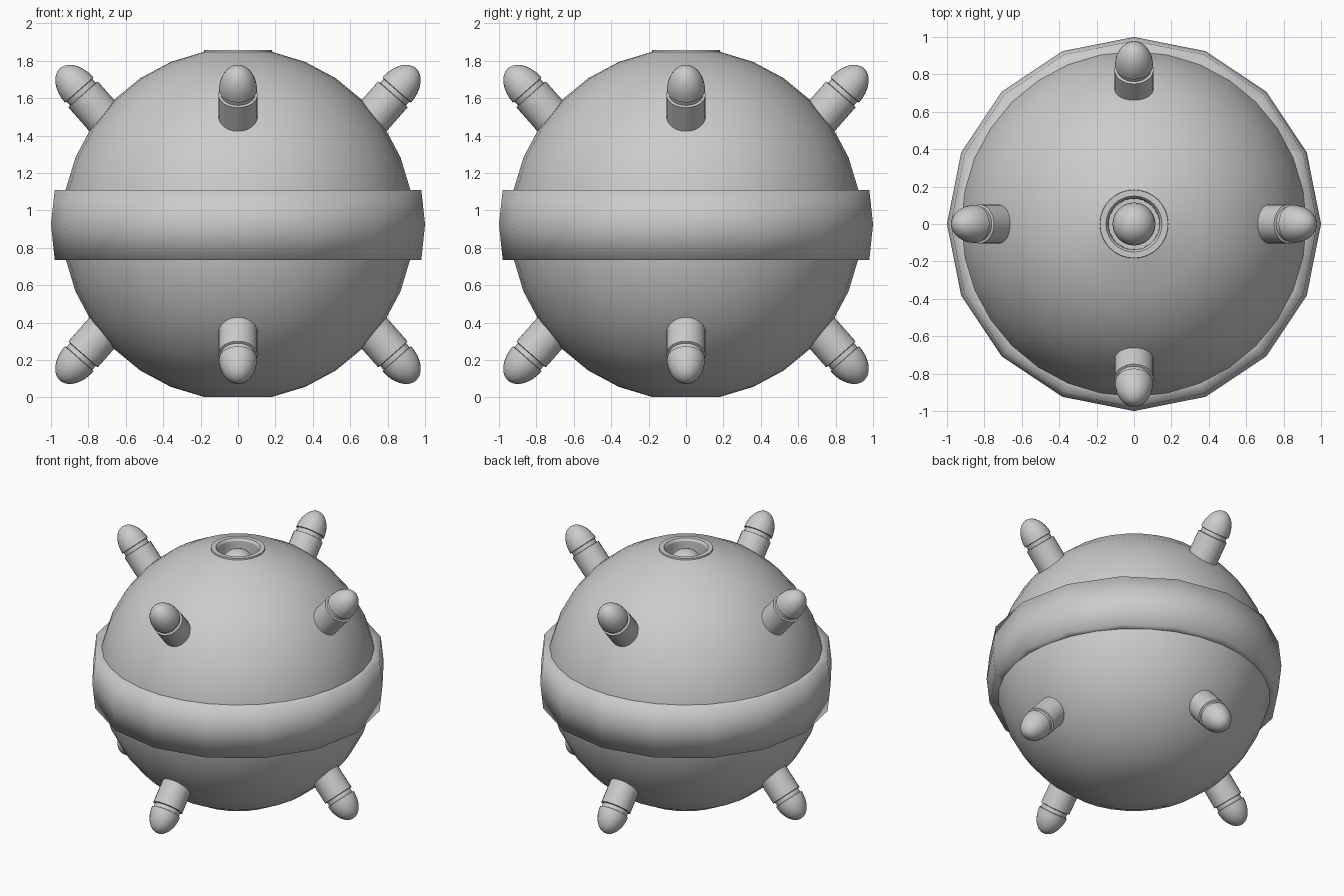
import bpy, bmesh, math
from mathutils import Matrix, Vector

cube = bpy.data.objects.get("Cube")
if cube:
    bpy.data.objects.remove(cube, do_unlink=True)

grey = bpy.data.materials.new("plain_grey")
grey.use_nodes = True
GREY = (0.6, 0.6, 0.6, 1.0)
grey.diffuse_color = GREY
grey.node_tree.nodes["Principled BSDF"].inputs["Base Color"].default_value = GREY

MID = 0.925      # height of the body's centre
RADIUS = 0.94


def arc(radius, height, start, end, steps, base=0.0):
    """Profile points on an ellipse; angles are measured from straight up."""
    angles = [math.radians(start + (end - start) * i / steps) for i in range(steps + 1)]
    return [(radius * math.sin(a), base + height * math.cos(a)) for a in angles]


def lathe(name, profile, segments, matrix=Matrix(), closed=False, angle=35):
    """Turn an (r, z) profile around the z axis."""
    bm = bmesh.new()
    rings = []
    for r, z in profile:
        if r < 1e-5:
            rings.append([bm.verts.new((0, 0, z))] * segments)
        else:
            turn = [math.tau * i / segments for i in range(segments)]
            rings.append([bm.verts.new((r * math.cos(a), r * math.sin(a), z)) for a in turn])
    pairs = list(zip(rings, rings[1:]))
    if closed:
        pairs.append((rings[-1], rings[0]))
    for a, b in pairs:
        for i in range(segments):
            j = (i + 1) % segments
            corners = list(dict.fromkeys((a[i], a[j], b[j], b[i])))
            bm.faces.new(corners)
    bmesh.ops.recalc_face_normals(bm, faces=bm.faces)
    mesh = bpy.data.meshes.new(name)
    bm.to_mesh(mesh)
    bm.free()
    mesh.materials.append(grey)
    obj = bpy.data.objects.new(name, mesh)
    obj.matrix_world = matrix
    bpy.context.collection.objects.link(obj)
    bpy.ops.object.select_all(action='DESELECT')
    obj.select_set(True)
    bpy.context.view_layer.objects.active = obj
    bpy.ops.object.shade_smooth_by_angle(angle=math.radians(angle))
    return obj


# Body: sphere with a flat bottom, a raised lip on top and a socket inside it
RING = 180 / 16
flat_z = RADIUS * math.cos(math.radians(RING))
shell = arc(RADIUS, RADIUS, 180 - RING, RING, 14, MID)
lip = [(0.182, 1.858), (0.15, 1.858), (0.138, 1.84), (0.135, 1.68), (0, 1.68)]
lathe("body", [(0, MID - flat_z)] + shell + lip, 32, angle=30)

# Ball sitting in the socket
lathe("socket_ball", arc(0.115, 0.115, 0, 180, 12, 1.725), 24)

# Band around the middle, slightly bulged
band = [(0.86, 0.735), (0.98, 0.735), (1.0, MID), (0.98, 1.11), (0.86, 1.11)]
lathe("middle_band", band, 16, closed=True, angle=100)

# Studs: post, thin neck and domed cap
post = [(0, -0.14), (0.105, -0.14), (0.105, 0.155), (0.092, 0.158), (0.092, 0.185)]
stud = post + arc(0.102, 0.155, 90, 0, 8, 0.188)
sides = {"left": 0, "back": 90, "right": 180, "front": 270}
for level, sign in (("upper", 1), ("lower", -1)):
    tilt = math.radians(41.4 if sign > 0 else 180 - 41.4)
    for side, azimuth in sides.items():
        place = (Matrix.Translation(Vector((0, 0, MID)))
                 @ Matrix.Rotation(math.radians(azimuth), 4, 'Z')
                 @ Matrix.Translation(Vector((0.725, 0, 0.578 * sign)))
                 @ Matrix.Rotation(tilt, 4, 'Y'))
        lathe(f"{level}_{side}_stud", stud, 24, place)
